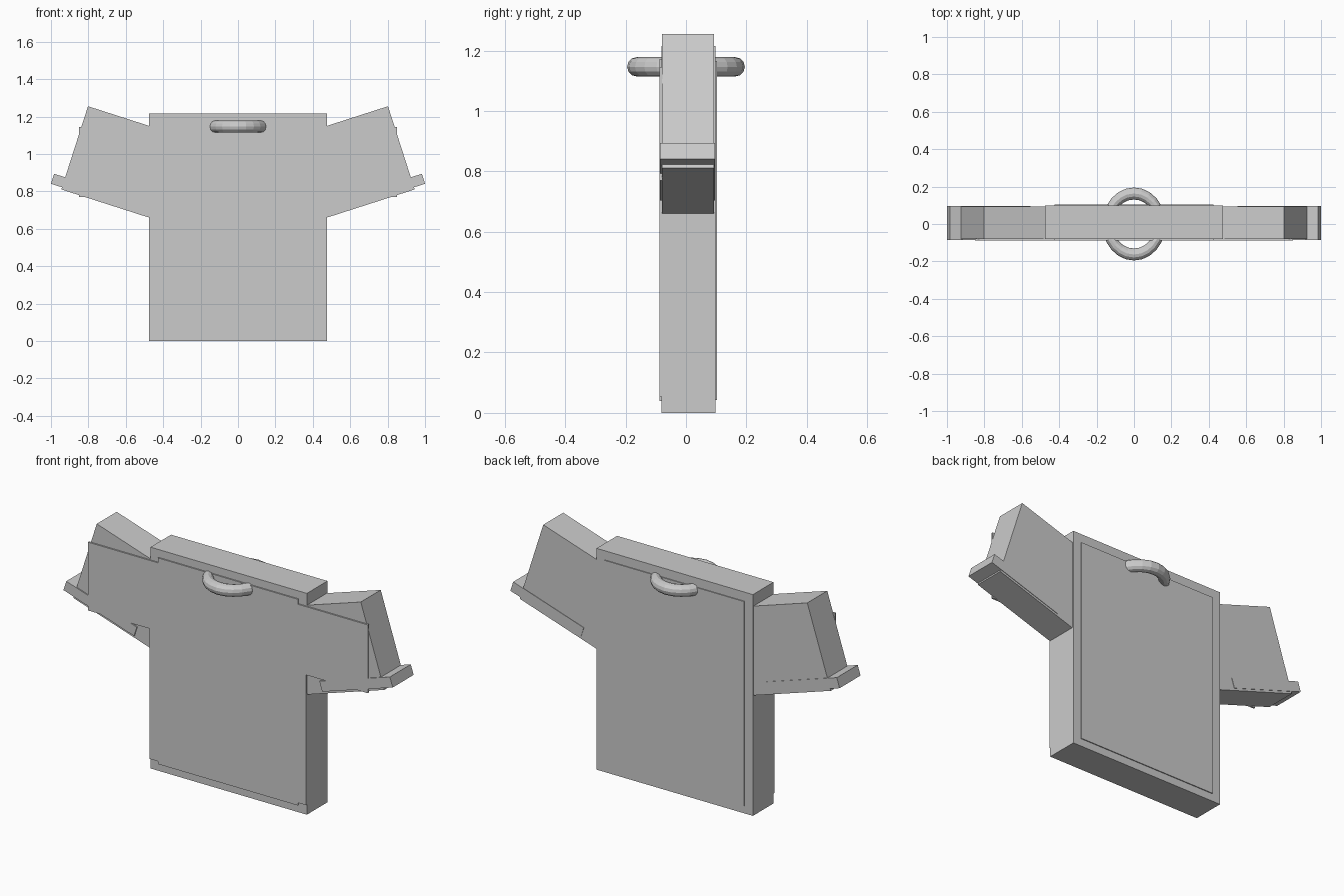
import bpy
import math

if "Cube" in bpy.data.objects:
    bpy.data.objects.remove(bpy.data.objects["Cube"])


def extrude_outline(name, outline, y0, y1):
    """Solid made from an (x, z) outline extruded from y0 to y1."""
    n = len(outline)
    verts = [(x, y0, z) for x, z in outline] + [(x, y1, z) for x, z in outline]
    faces = [tuple(range(n)), tuple(reversed(range(n, 2 * n)))]
    faces += [(i, i + n, (i + 1) % n + n, (i + 1) % n) for i in range(n)]
    mesh = bpy.data.meshes.new(name)
    mesh.from_pydata(verts, [], faces)
    obj = bpy.data.objects.new(name, mesh)
    bpy.context.collection.objects.link(obj)
    return obj


def rect(x0, x1, z0, z1):
    return [(x0, z0), (x1, z0), (x1, z1), (x0, z1)]


def tilted(corner, length, height, angle):
    """Tilted rectangle measured back and down from its outer top corner."""
    c, s = math.cos(angle), math.sin(angle)
    x, z = corner
    dx, dz = -length * c, -length * s
    hx, hz = height * s, -height * c
    return [(x + dx + hx, z + dz + hz), (x + hx, z + hz), (x, z), (x + dx, z + dz)]


def mirrored(obj):
    mod = obj.modifiers.new("mirror", 'MIRROR')
    mod.use_axis = (True, False, False)


# Shirt body
extrude_outline("body", rect(-0.475, 0.475, 0, 1.215), -0.081, 0.098)

# Thin front panel with stepped edges and sleeve flaps
half = [(0.425, 0.04), (0.425, 0.055), (0.475, 0.055), (0.475, 0.77),
        (0.85, 0.77), (0.85, 1.145), (0.425, 1.145), (0.425, 1.172)]
extrude_outline("front_panel", half + [(-x, z) for x, z in reversed(half)], -0.088, -0.078)

# Thin back panel
extrude_outline("back_panel", rect(-0.425, 0.425, 0.042, 1.165), 0.09, 0.103)

# Sleeves and cuffs
tilt = math.radians(17.8)
mirrored(extrude_outline("sleeve", tilted((0.802, 1.255), 0.49, 0.467, tilt), -0.08, 0.093))
mirrored(extrude_outline("cuff", tilted((0.983, 0.894), 0.45, 0.056, tilt), -0.086, 0.0955))

# Collar ring
bpy.ops.mesh.primitive_torus_add(major_segments=24, minor_segments=12,
                                 major_radius=0.163, minor_radius=0.032,
                                 location=(0, 0, 1.146))
ring = bpy.context.object
ring.name = "collar_ring"
ring.scale = (0.87, 1, 1)
